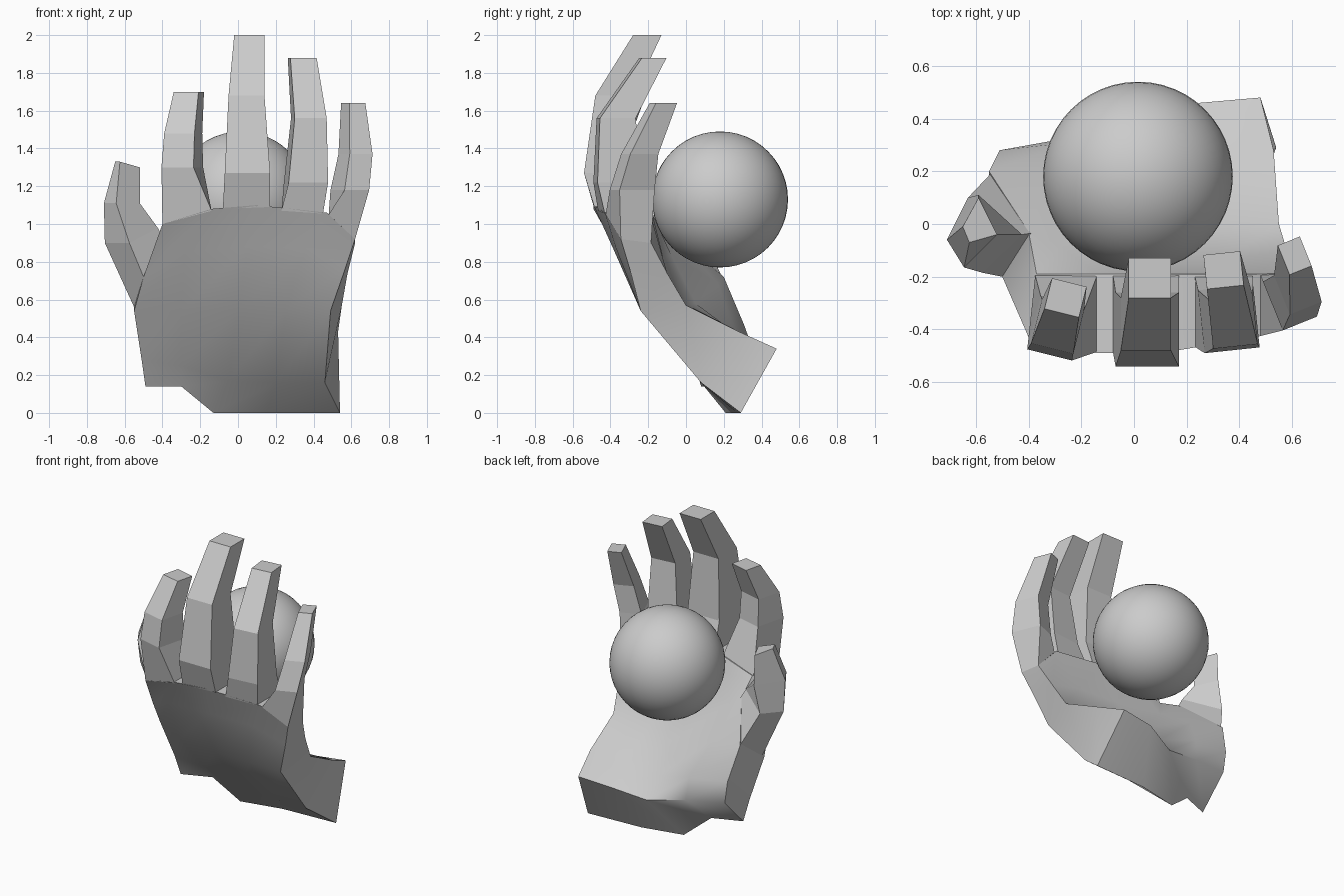
import bpy, bmesh, math
from mathutils import Vector, Matrix


def finish(bm, name, smooth_angle=None):
    bmesh.ops.recalc_face_normals(bm, faces=bm.faces[:])
    mesh = bpy.data.meshes.new(name)
    bm.to_mesh(mesh)
    bm.free()
    obj = bpy.data.objects.new(name, mesh)
    bpy.context.collection.objects.link(obj)
    if smooth_angle:
        bpy.ops.object.select_all(action='DESELECT')
        obj.select_set(True)
        bpy.context.view_layer.objects.active = obj
        bpy.ops.object.shade_smooth_by_angle(angle=math.radians(smooth_angle))
    return obj


def loft(rings, name, smooth_angle=None):
    """Skin closed rings of equal size; ends are closed with strips of quads."""
    bm = bmesh.new()
    rows = [[bm.verts.new(p) for p in ring] for ring in rings]
    n = len(rows[0])
    for a, b in zip(rows, rows[1:]):
        for i in range(n):
            j = (i + 1) % n
            bm.faces.new((a[i], a[j], b[j], b[i]))
    for end in (rows[0], rows[-1]):
        for i in range(n // 2 - 1):
            bm.faces.new((end[i], end[i + 1], end[n - 2 - i], end[n - 1 - i]))
    return finish(bm, name, smooth_angle)


def finger(name, yaw, base, sections):
    """Base is the root ring on the palm; sections are (x, y, z, width, depth)."""
    rot = Matrix.Rotation(math.radians(yaw), 3, 'Z')
    rings = [base]
    for cx, cy, z, w, d in sections:
        rings.append([Vector((cx, cy, z)) + rot @ Vector((sx * w / 2, sy * d / 2, 0))
                      for sx, sy in ((-1, -1), (1, -1), (1, 1), (-1, 1))])
    return loft(rings, name)


# Palm: rows run from wrist to knuckles, points from thumb side to little finger
hand_back = [
    [(-.49, .08, .14), (-.30, .155, .14), (-.13, .21, 0), (.15, .27, 0), (.54, .29, 0)],
    [(-.51, .04, .28), (-.30, .06, .25), (-.05, .09, .17), (.20, .08, .16), (.46, .08, .16)],
    [(-.55, -.06, .54), (-.30, -.20, .54), (0, -.24, .54), (.25, -.24, .54), (.49, -.24, .54)],
    [(-.50, -.20, .72), (-.28, -.36, .85), (.05, -.39, .88), (.36, -.37, .87), (.57, -.30, .77)],
    [(-.40, -.43, 1.0), (-.14, -.49, 1.08), (.10, -.49, 1.1), (.47, -.43, 1.06), (.62, -.345, .92)],
]
hand_inside = [
    [(-.49, .28, .34), (-.23, .33, .31), (.03, .38, .26), (.25, .46, .32), (.48, .48, .34)],
    [(-.51, .28, .49), (-.24, .31, .46), (.02, .27, .39), (.27, .28, .41), (.53, .28, .43)],
    [(-.55, .20, .72), (-.32, .17, .68), (0, .05, .58), (.27, .01, .57), (.55, 0, .57)],
    [(-.40, -.03, .92), (-.28, -.08, .84), (.04, -.12, .82), (.33, -.14, .82), (.58, -.10, .74)],
    [(-.37, -.19, 1.0), (-.14, -.19, 1.08), (.10, -.19, 1.1), (.47, -.19, 1.06), (.62, -.185, .90)],
]
loft([b + f[::-1] for b, f in zip(hand_back, hand_inside)], "palm", 48)

# Four fingers growing out of the knuckle row
finger("index_finger", -14,
       [(-.40, -.43, 1.0), (-.14, -.485, 1.07), (-.14, -.195, 1.07), (-.375, -.195, 1.0)],
       [(-.295, -.395, 1.30, .175, .21), (-.29, -.39, 1.48, .165, .17),
        (-.26, -.28, 1.70, .135, .12)])
finger("middle_finger", 0,
       [(-.08, -.485, 1.08), (.17, -.485, 1.09), (.17, -.195, 1.09), (-.08, -.195, 1.08)],
       [(.05, -.40, 1.27, .24, .28), (.045, -.38, 1.68, .19, .20),
        (.06, -.205, 2.0, .16, .15)])
finger("ring_finger", 6,
       [(.23, -.465, 1.07), (.45, -.43, 1.055), (.45, -.195, 1.055), (.23, -.195, 1.07)],
       [(.36, -.36, 1.22, .21, .24), (.375, -.37, 1.56, .17, .19),
        (.34, -.175, 1.88, .14, .13)])
finger("little_finger", 22,
       [(.48, -.425, 1.05), (.62, -.345, .92), (.62, -.185, .90), (.48, -.195, 1.05)],
       [(.592, -.285, 1.18, .14, .20), (.622, -.245, 1.37, .13, .16),
        (.61, -.12, 1.64, .09, .12)])

# Thumb: each section goes outer side, front, finger side, back
loft([
    [(-.55, -.04, .56), (-.50, -.20, .72), (-.39, -.035, .92), (-.545, .19, .72)],
    [(-.705, -.05, .90), (-.575, -.185, .90), (-.425, -.04, .98), (-.63, .10, .92)],
    [(-.71, -.06, 1.11), (-.645, -.165, 1.11), (-.52, -.04, 1.11), (-.59, .11, 1.11)],
    [(-.65, -.01, 1.33), (-.625, -.07, 1.33), (-.52, -.04, 1.30), (-.59, .10, 1.31)],
], "thumb")

# Ball resting in the hand
ball = bmesh.new()
bmesh.ops.create_uvsphere(ball, u_segments=48, v_segments=24, radius=.36,
                          matrix=Matrix.Translation((.015, .18, 1.13)))
finish(ball, "ball", 40)
